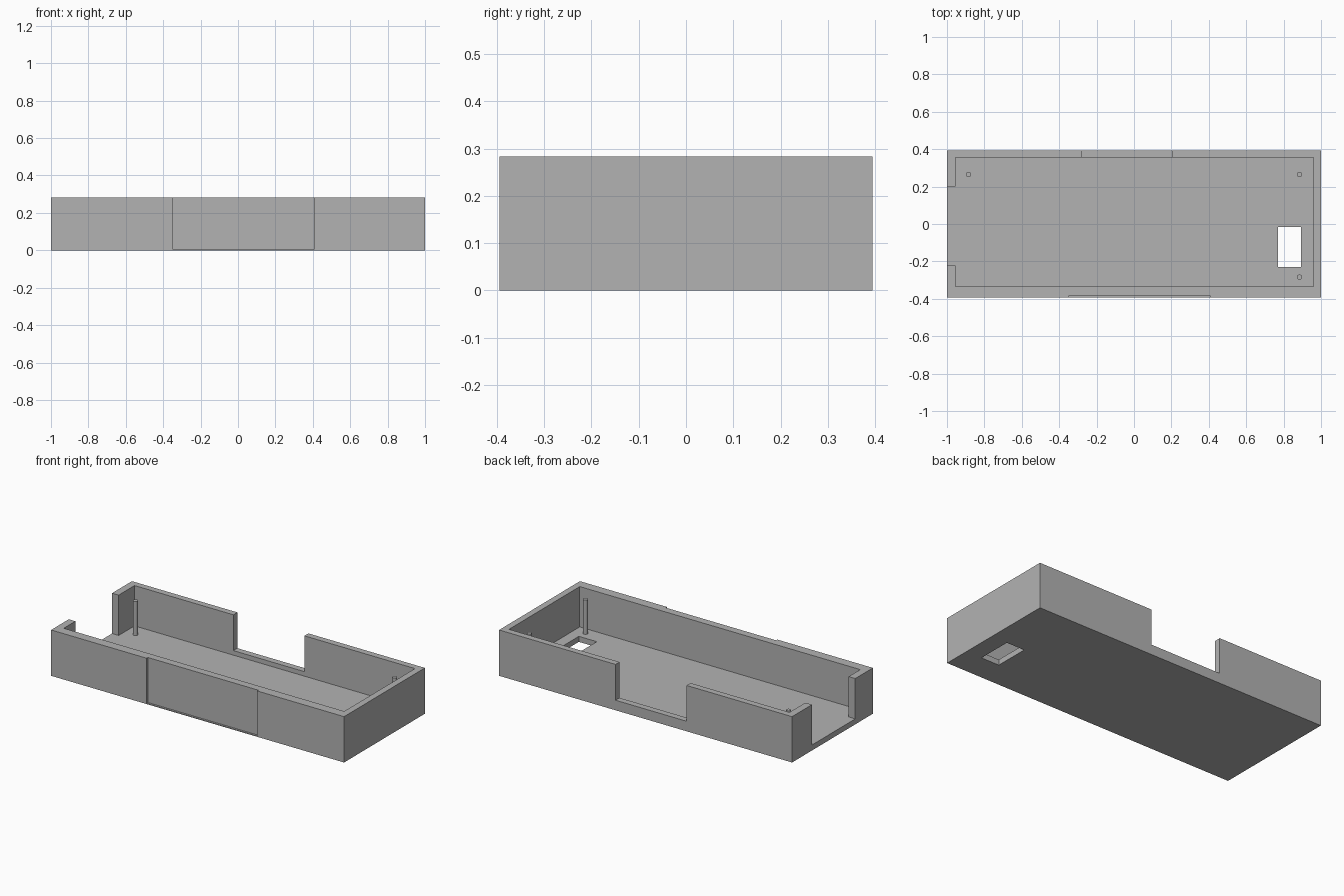
import bpy

cube = bpy.data.objects.get("Cube")
if cube:
    bpy.data.objects.remove(cube, do_unlink=True)

grey = bpy.data.materials.new("plain grey")
grey.use_nodes = True
colour = (0.45, 0.45, 0.45, 1)
grey.diffuse_color = colour
grey.node_tree.nodes["Principled BSDF"].inputs["Base Color"].default_value = colour

HALF_Y, TOP, FLOOR = 0.394, 0.283, 0.034
OVER = 0.1  # how far cutters overshoot open sides


def box(name, x, y, z):
    """Box spanning the given (low, high) pairs."""
    bpy.ops.mesh.primitive_cube_add(size=1)
    ob = bpy.context.object
    ob.name = name
    for v in ob.data.vertices:
        v.co = [lo + (c + 0.5) * (hi - lo) for c, (lo, hi) in zip(v.co, (x, y, z))]
    ob.data.materials.append(grey)
    return ob


def cut(target, name, x, y, z):
    """Cut a box out of the target and discard the cutter."""
    cutter = box(name, x, y, z)
    cutter.hide_render = True
    mod = target.modifiers.new(name, "BOOLEAN")
    mod.operation = "DIFFERENCE"
    mod.solver = "EXACT"
    mod.object = cutter
    bpy.context.view_layer.objects.active = target
    bpy.ops.object.modifier_apply(modifier=mod.name)
    bpy.data.objects.remove(cutter, do_unlink=True)


# Open tray with a floor and four walls
tray = box("tray", (-1, 1), (-HALF_Y, HALF_Y), (0, TOP))
cut(tray, "cavity", (-0.955, 0.96), (-0.335, 0.355), (FLOOR, TOP + OVER))

# Openings in the back wall and the right-hand end wall
cut(tray, "back_opening", (-0.28, 0.205), (0.3, HALF_Y + OVER), (0.062, TOP + OVER))
cut(tray, "end_opening", (-1 - OVER, -0.9), (-0.222, 0.2), (FLOOR, TOP + OVER))

# Rectangular hole through the floor
cut(tray, "floor_hole", (0.77, 0.893), (-0.23, -0.015), (-OVER, FLOOR + OVER))

# Shallow recess across the front, resting on a thin lip
cut(tray, "front_recess", (-0.348, 0.407), (-HALF_Y - OVER, -0.382), (0.005, TOP + OVER))

# Mounting posts in three corners
for name, x, y in (("back_right_post", -0.885, 0.264),
                   ("back_left_post", 0.885, 0.264),
                   ("front_left_post", 0.885, -0.284)):
    low, high = FLOOR - 0.01, 0.245
    bpy.ops.mesh.primitive_cylinder_add(vertices=24, radius=0.014, depth=high - low,
                                        location=(x, y, (low + high) / 2))
    post = bpy.context.object
    post.name = name
    post.data.materials.append(grey)
    bpy.ops.object.shade_smooth_by_angle()
